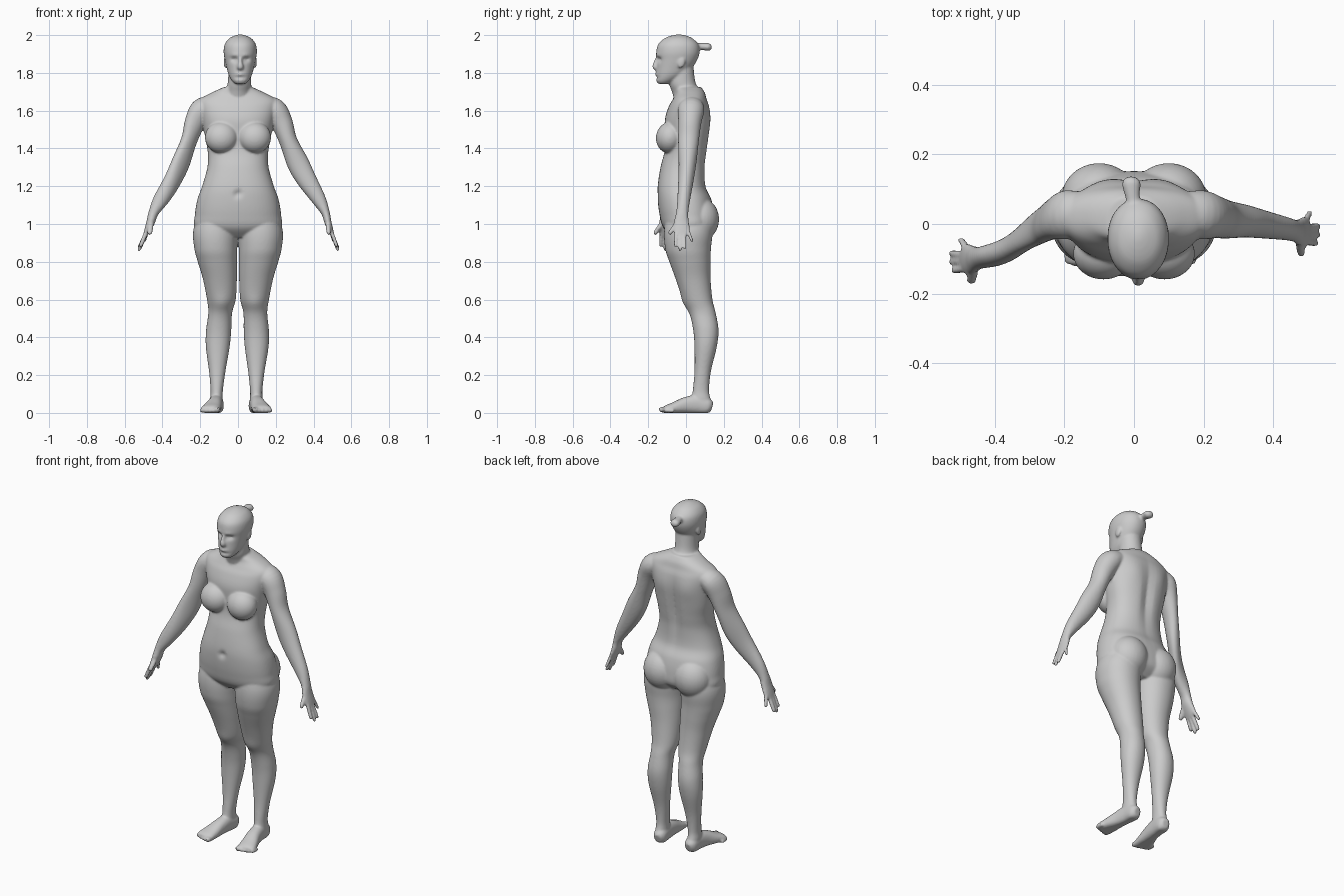
import bpy, bmesh, math
from mathutils import Vector, Matrix

bm = bmesh.new()


def spline(keys, steps=6):
    """Catmull-Rom through tuples of any length."""
    out = []
    for i in range(len(keys) - 1):
        p = [keys[max(0, min(len(keys) - 1, i + k))] for k in (-1, 0, 1, 2)]
        for s in range(steps):
            t = s / steps
            out.append([0.5 * (2 * b + (c - a) * t + (2 * a - 5 * b + 4 * c - d) * t * t
                               + (3 * b - a - 3 * c + d) * t ** 3) for a, b, c, d in zip(*p)])
    return out + [list(keys[-1])]


def superellipse(n, p):
    pts = []
    for i in range(n):
        c, s = math.cos(2 * math.pi * i / n), math.sin(2 * math.pi * i / n)
        pts.append((math.copysign(abs(c) ** (2 / p), c), math.copysign(abs(s) ** (2 / p), s)))
    return pts


def skin(rings, warp=None):
    loops = [[bm.verts.new(warp(v) if warp else v) for v in r] for r in rings]
    n = len(loops[0])
    faces = [bm.faces.new(loops[0]), bm.faces.new(loops[-1])]
    for a, b in zip(loops, loops[1:]):
        for i in range(n):
            faces.append(bm.faces.new((a[i], a[(i + 1) % n], b[(i + 1) % n], b[i])))
    bmesh.ops.recalc_face_normals(bm, faces=faces)
    return [v for l in loops for v in l]


def slices(keys, p=2.0, warp=None, n=56):
    """Loft of horizontal sections: z, x min, x max, y front, y back."""
    shape = superellipse(n, p)
    return skin([[Vector(((x0 + x1) / 2 + c * (x1 - x0) / 2, (yf + yb) / 2 + s * (yb - yf) / 2, z))
                  for c, s in shape] for z, x0, x1, yf, yb in spline(keys)], warp)


def tube(keys, axis, warp=None, n=24, p=2.0):
    """Loft along a path: x, y, z, half size along axis, half size across it."""
    ks, shape, rings = spline(keys), superellipse(n, p), []
    for i, k in enumerate(ks):
        t = (Vector(ks[min(i + 1, len(ks) - 1)][:3]) - Vector(ks[max(i - 1, 0)][:3])).normalized()
        u = (Vector(axis) - t * t.dot(Vector(axis))).normalized()
        v = t.cross(u)
        rings.append([Vector(k[:3]) + u * c * k[3] + v * s * k[4] for c, s in shape])
    return skin(rings, warp)


def blob(c, r, tilt=0):
    m = Matrix.Translation(c) @ Matrix.Rotation(tilt, 4, 'X') @ Matrix.Diagonal((*r, 1))
    bmesh.ops.create_uvsphere(bm, u_segments=32, v_segments=20, radius=1, matrix=m)


def bump(verts, c, r, off):
    """Soft push of a region."""
    for v in verts:
        d = sum(((v.co[i] - c[i]) / r[i]) ** 2 for i in range(3))
        v.co += Vector(off) * math.exp(-d)


# torso
torso = slices([(z, -w, w, f, b) for z, w, f, b in (
    (.93, .12, -.07, .09), (.98, .225, -.12, .145), (1.05, .228, -.14, .15), (1.13, .215, -.15, .135),
    (1.2, .19, -.15, .105), (1.3, .162, -.135, .102), (1.38, .16, -.115, .112), (1.46, .174, -.11, .122),
    (1.55, .19, -.112, .127), (1.62, .205, -.092, .122), (1.66, .2, -.07, .11), (1.695, .14, -.055, .1),
    (1.725, .075, -.06, .08))], 2.3)
bump(torso, (0, .13, 1.4), (.03, .06, .16), (0, -.018, 0))
bump(torso, (0, -.14, 1.16), (.018, .05, .018), (0, .015, 0))
for s in (-1, 1):
    bump(torso, (s * .09, .12, 1.56), (.06, .06, .07), (0, .008, 0))

# breasts and buttocks
for s in (-1, 1):
    blob((s * .088, -.085, 1.458), (.087, .074, .084), -.2)
    blob((s * .1, .075, 1.025), (.108, .1, .115))

# legs and feet
for s in (-1, 1):
    def leg_side(v, s=s):
        return Vector((s * v.x - .01 * max(0, 1 - v.z / .6), v.y, max(v.z, 0)))

    leg = slices([(1.1, .03, .19, -.09, .12), (.97, .004, .236, -.115, .14), (.87, .005, .231, -.11, .132),
                  (.8, .005, .213, -.088, .13), (.71, .006, .186, -.055, .13), (.6, .012, .164, -.016, .14),
                  (.53, .03, .156, .018, .157), (.44, .033, .166, .038, .172), (.35, .04, .166, .045, .163),
                  (.22, .06, .147, .045, .132), (.12, .072, .137, .036, .122), (.07, .073, .139, .03, .13),
                  (.02, .078, .134, .04, .132)], 2.1, leg_side)
    bump(leg, (s * .088, 0, .58), (.04, .05, .05), (0, -.008, 0))
    tube([(.1, .138, .03, .02, .024), (.102, .115, .036, .036, .042), (.106, .06, .045, .037, .05),
          (.114, 0, .04, .04, .044), (.127, -.06, .026, .048, .032), (.136, -.1, .018, .052, .024),
          (.139, -.118, .014, .046, .016)], (1, 0, 0), leg_side, 32, 2.3)
    for i in range(5):
        x, y = .1 + i * .02, -.142 + .007 * i + (.004 if i == 0 else 0) * i
        r = .015 if i == 0 else .0105
        tube([(x, y + .05, r, r, r), (x, y + .012, r + .002, r, r), (x, y, r, r * .6, r * .6)],
             (1, 0, 0), leg_side, 12)

# arms and hands
for s in (-1, 1):
    def arm_side(v, s=s):
        if s > 0:
            return v
        t = min(1, max(0, (v.x - .2) / .24))
        return Vector((-v.x + .025 * math.exp(-((v.x - .4) / .1) ** 2), v.y - .078 * t * t * (3 - 2 * t), v.z))

    tube([(.12, .035, 1.63, .055, .045), (.19, .027, 1.605, .07, .063), (.232, .02, 1.535, .061, .058),
          (.266, .013, 1.44, .055, .048), (.316, .008, 1.325, .047, .058), (.362, 0, 1.237, .041, .053),
          (.428, -.012, 1.13, .034, .038), (.463, -.02, 1.06, .032, .023), (.476, -.024, 1.01, .04, .019),
          (.491, -.022, .965, .044, .014), (.5, -.02, .94, .038, .01)], (0, 1, 0), arm_side, 32)
    for a, b, r in (((.474, -.045, 1.01), (.481, -.09, .945), .0125), ((.496, -.051, .955), (.524, -.056, .878), .0105),
                    ((.497, -.03, .95), (.531, -.031, .857), .0105), ((.497, -.01, .95), (.531, -.006, .866), .0105),
                    ((.492, .01, .965), (.506, .034, .905), .0095)):
        a, b = Vector(a), Vector(b)
        tube([(*a, r, r), (*a.lerp(b, .5), r, r), (*a.lerp(b, .9), r * .9, r * .9), (*b, r * .5, r * .5)],
             (0, 1, 0), arm_side, 12)

# neck
slices([(1.65, -.08, .08, -.06, .09), (1.7, -.065, .07, -.074, .075), (1.75, -.054, .07, -.09, .05),
        (1.83, -.05, .07, -.08, .04)])

# head with face modelled by soft pushes
X = .012
head = slices([(z, X - w, X + w, f, b) for z, w, f, b in (
    (1.742, .028, -.148, -.09), (1.76, .046, -.158, -.05), (1.79, .062, -.158, 0), (1.83, .073, -.156, .035),
    (1.87, .082, -.155, .06), (1.91, .088, -.157, .072), (1.95, .083, -.148, .066), (1.98, .062, -.118, .038),
    (1.995, .035, -.085, .008), (2.003, .01, -.05, -.025))], 2.1, n=72)
for s in (-1, 1):
    bump(head, (X + s * .032, -.15, 1.872), (.02, .04, .013), (0, .016, 0))
    bump(head, (X + s * .03, -.15, 1.892), (.025, .04, .01), (0, -.005, 0))
    blob((X + s * .079, -.025, 1.855), (.009, .02, .03), -.2)
bump(head, (X, -.16, 1.775), (.04, .03, .007), (0, .008, 0))
bump(head, (X, -.16, 1.792), (.025, .03, .008), (0, -.008, 0))
tube([(X, -.145, 1.885, .009, .012), (X, -.158, 1.855, .011, .014), (X, -.162, 1.832, .018, .016),
      (X, -.152, 1.818, .014, .008)], (1, 0, 0), None, 16)

# hair bun
tube([(0, .04, 1.935, .03, .025), (-.003, .07, 1.94, .021, .018), (-.006, .095, 1.939, .024, .019),
      (-.008, .118, 1.937, .027, .021), (-.008, .132, 1.936, .018, .014), (-.008, .137, 1.936, .006, .005)],
     (1, 0, 0), None, 20)

# merge all parts into one continuous skin
mesh = bpy.data.meshes.new("body")
bm.to_mesh(mesh)
bm.free()
body = bpy.data.objects.new("body", mesh)
bpy.context.collection.objects.link(body)
rm = body.modifiers.new("fuse", 'REMESH')
rm.mode = 'VOXEL'
rm.voxel_size = .006
rm.use_smooth_shade = True
sm = body.modifiers.new("soften", 'SMOOTH')
sm.factor = .5
sm.iterations = 6
